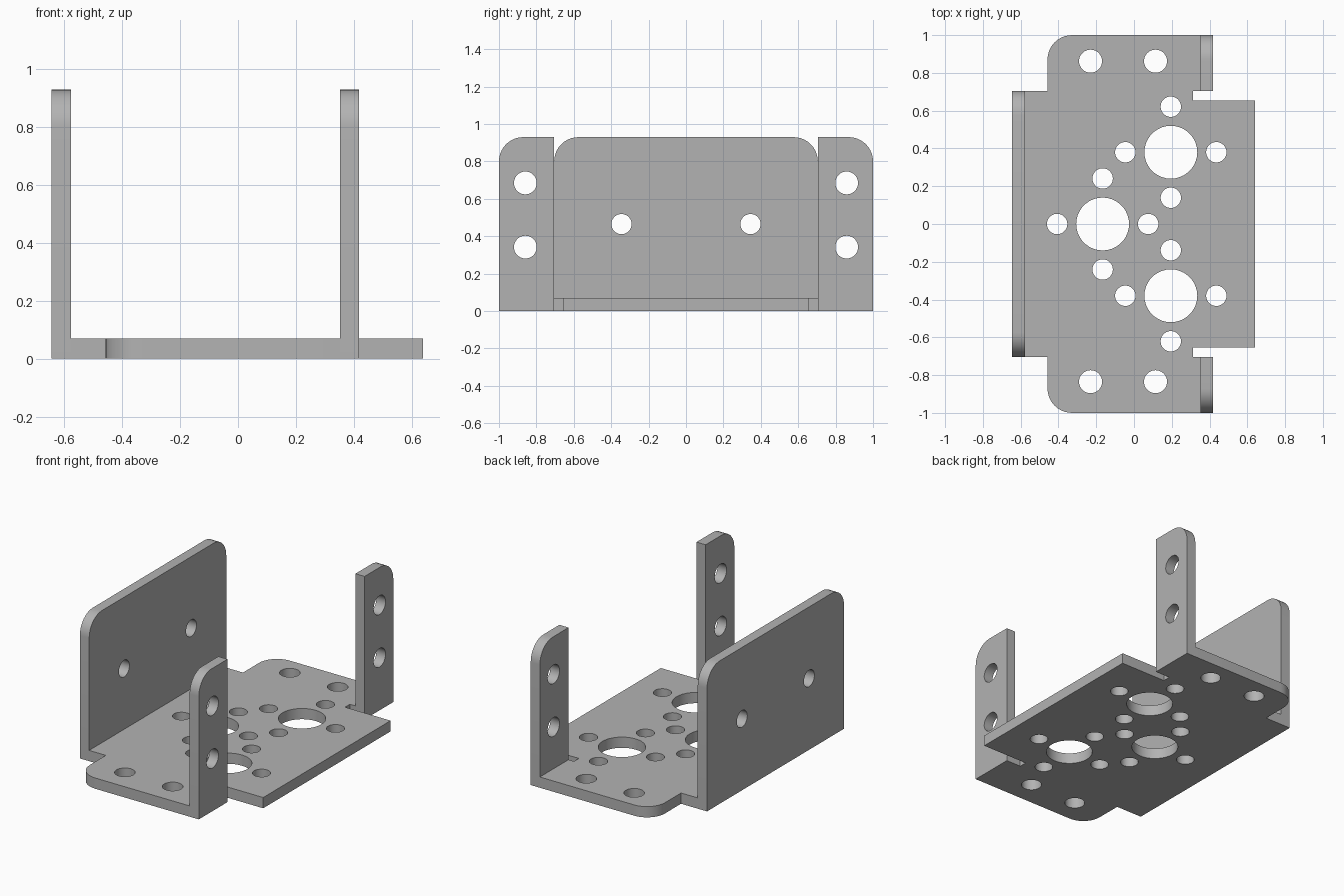
import bpy, bmesh
from math import sin, cos, pi
from mathutils import Vector, Matrix

old = bpy.data.objects.get("Cube")
if old:
    bpy.data.objects.remove(old, do_unlink=True)

THICK = 0.07
HEIGHT = 0.93
CORNER = 0.13

metal = bpy.data.materials.new("bracket grey")
metal.use_nodes = True
colour = (0.45, 0.45, 0.45, 1)
metal.diffuse_color = colour
metal.node_tree.nodes["Principled BSDF"].inputs["Base Color"].default_value = colour

# local x -> world y, local y -> world z, local z -> world x
UPRIGHT = Matrix(((0, 0, 1), (1, 0, 0), (0, 1, 0))).to_4x4()


def rounded(corners, steps=10):
    """Outline from (x, y, radius) right-angled corners."""
    pts = []
    for i, (x, y, r) in enumerate(corners):
        p = Vector((x, y))
        if r == 0:
            pts.append(p)
            continue
        a = (Vector(corners[i - 1][:2]) - p).normalized()
        b = (Vector(corners[(i + 1) % len(corners)][:2]) - p).normalized()
        c = p + (a + b) * r
        for k in range(steps + 1):
            t = pi / 2 * k / steps
            pts.append(c - b * r * cos(t) - a * r * sin(t))
    return pts


def circle(x, y, r, n=36):
    return [Vector((x + r * cos(2 * pi * k / n), y + r * sin(2 * pi * k / n)))
            for k in range(n)]


def panel(name, corners, holes, thick, matrix):
    """Sheet cut from an outline with round holes through it."""
    bm = bmesh.new()
    for loop in [rounded(corners)] + [circle(*h) for h in holes]:
        verts = [bm.verts.new((p.x, p.y, 0)) for p in loop]
        for i, v in enumerate(verts):
            bm.edges.new((verts[i - 1], v))
    bmesh.ops.triangle_fill(bm, edges=bm.edges[:], use_beauty=True, normal=(0, 0, 1))
    ext = bmesh.ops.extrude_face_region(bm, geom=bm.faces[:])
    top = [g for g in ext["geom"] if isinstance(g, bmesh.types.BMVert)]
    bmesh.ops.translate(bm, verts=top, vec=(0, 0, thick))
    bmesh.ops.recalc_face_normals(bm, faces=bm.faces[:])
    bm.transform(matrix)
    mesh = bpy.data.meshes.new(name)
    bm.to_mesh(mesh)
    bm.free()
    mesh.materials.append(metal)
    mesh.shade_smooth()
    mesh.set_sharp_from_angle(angle=0.6)
    obj = bpy.data.objects.new(name, mesh)
    bpy.context.collection.objects.link(obj)
    return obj


# Base plate: half outline mirrored across y, with relief slots by the tabs
half = [(0.64, 0.655, 0), (0.312, 0.655, 0), (0.312, 0.705, 0), (0.352, 0.705, 0),
        (0.352, 1, 0), (-0.458, 1, CORNER), (-0.458, 0.705, 0), (-0.578, 0.705, 0)]
outline = half + [(x, -y, r) for x, y, r in reversed(half)]

# Three large bores, each ringed by four screw holes, and four corner holes
holes = []
for x, y in ((0.195, 0.38), (0.195, -0.38), (-0.166, 0)):
    holes.append((x, y, 0.14))
    for dx, dy in ((1, 0), (-1, 0), (0, 1), (0, -1)):
        holes.append((x + 0.241 * dx, y + 0.241 * dy, 0.054))
holes += [(x, y, 0.061) for x in (-0.23, 0.114) for y in (0.862, -0.835)]
panel("base_plate", outline, holes, THICK, Matrix.Identity(4))

# Tall side flange
panel("side_flange",
      [(-0.705, 0, 0), (0.705, 0, 0), (0.705, HEIGHT, CORNER), (-0.705, HEIGHT, CORNER)],
      [(-0.345, 0.465, 0.054), (0.345, 0.465, 0.054)],
      0.067, Matrix.Translation((-0.645, 0, 0)) @ UPRIGHT)

# Upright mounting tabs
for name, s in (("front_tab", -1), ("back_tab", 1)):
    panel(name,
          [(s * 0.705, 0, 0), (s, 0, 0), (s, HEIGHT, CORNER), (s * 0.705, HEIGHT, 0)],
          [(s * 0.859, z, 0.061) for z in (0.342, 0.685)],
          0.066, Matrix.Translation((0.352, 0, 0)) @ UPRIGHT)
